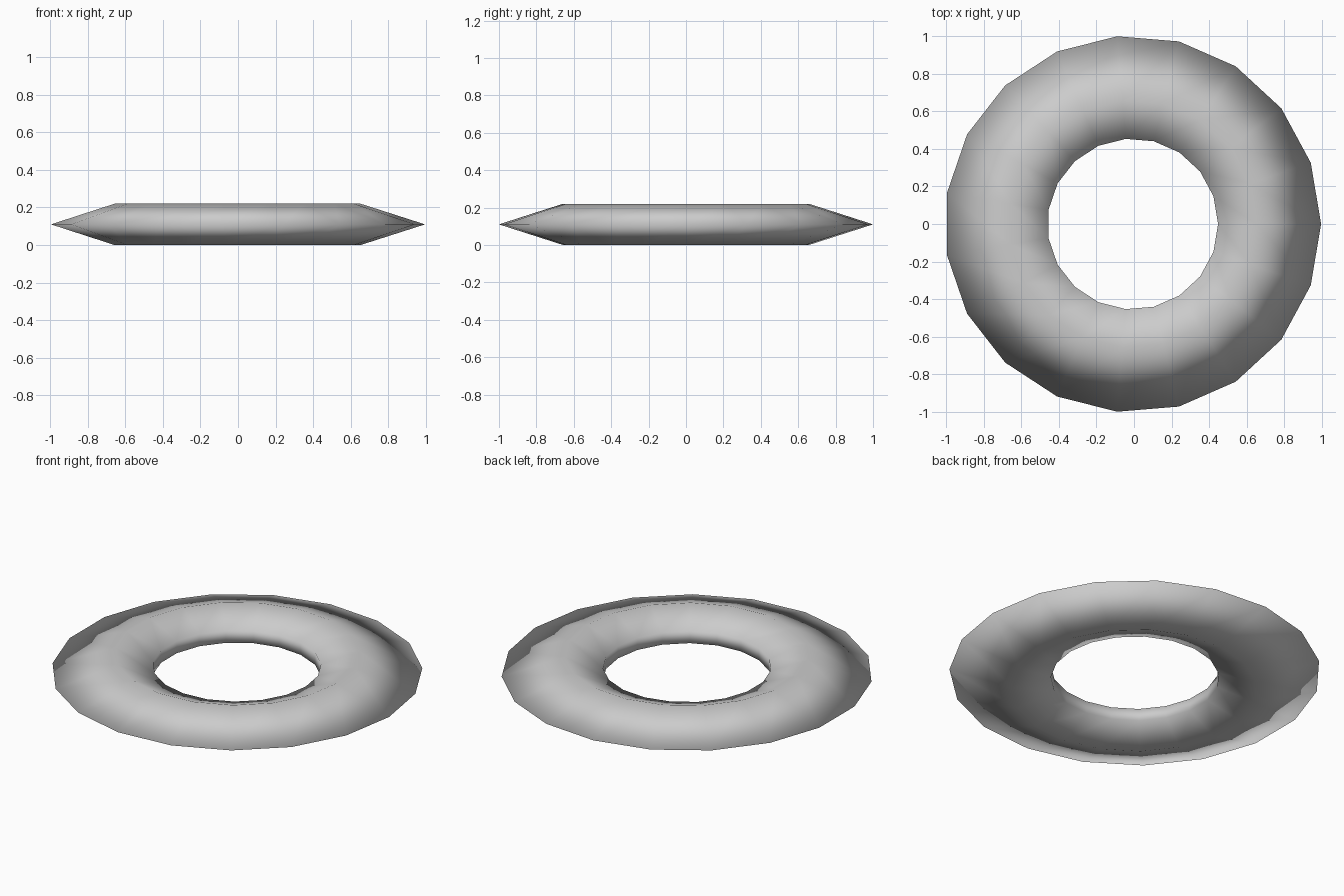
import bpy, bmesh
from math import sin, cos, pi

if "Cube" in bpy.data.objects:
    bpy.data.objects.remove(bpy.data.objects["Cube"])

SIDES = 19
R = 1.0034
SHIFT = -R * (1 - cos(pi / SIDES)) / 2   # odd side count: recentre on x

# ring cross-section (radius, z): sharp rim, bevelled faces, narrow inner wall
profile = [(R, 0.11), (0.66, 0.22), (0.455, 0.146), (0.455, 0.074), (0.66, 0.0)]

bm = bmesh.new()
loops = []
for i in range(SIDES):
    a = 2 * pi * i / SIDES
    loops.append([bm.verts.new((r * cos(a) + SHIFT, r * sin(a), z)) for r, z in profile])

# skin the revolved sections
n = len(profile)
for i in range(SIDES):
    p, q = loops[i], loops[(i + 1) % SIDES]
    for j in range(n):
        k = (j + 1) % n
        bm.faces.new((p[j], q[j], q[k], p[k])).smooth = True
bmesh.ops.recalc_face_normals(bm, faces=bm.faces)

mesh = bpy.data.meshes.new("ring")
bm.to_mesh(mesh)
bm.free()
ring = bpy.data.objects.new("ring", mesh)
bpy.context.collection.objects.link(ring)
